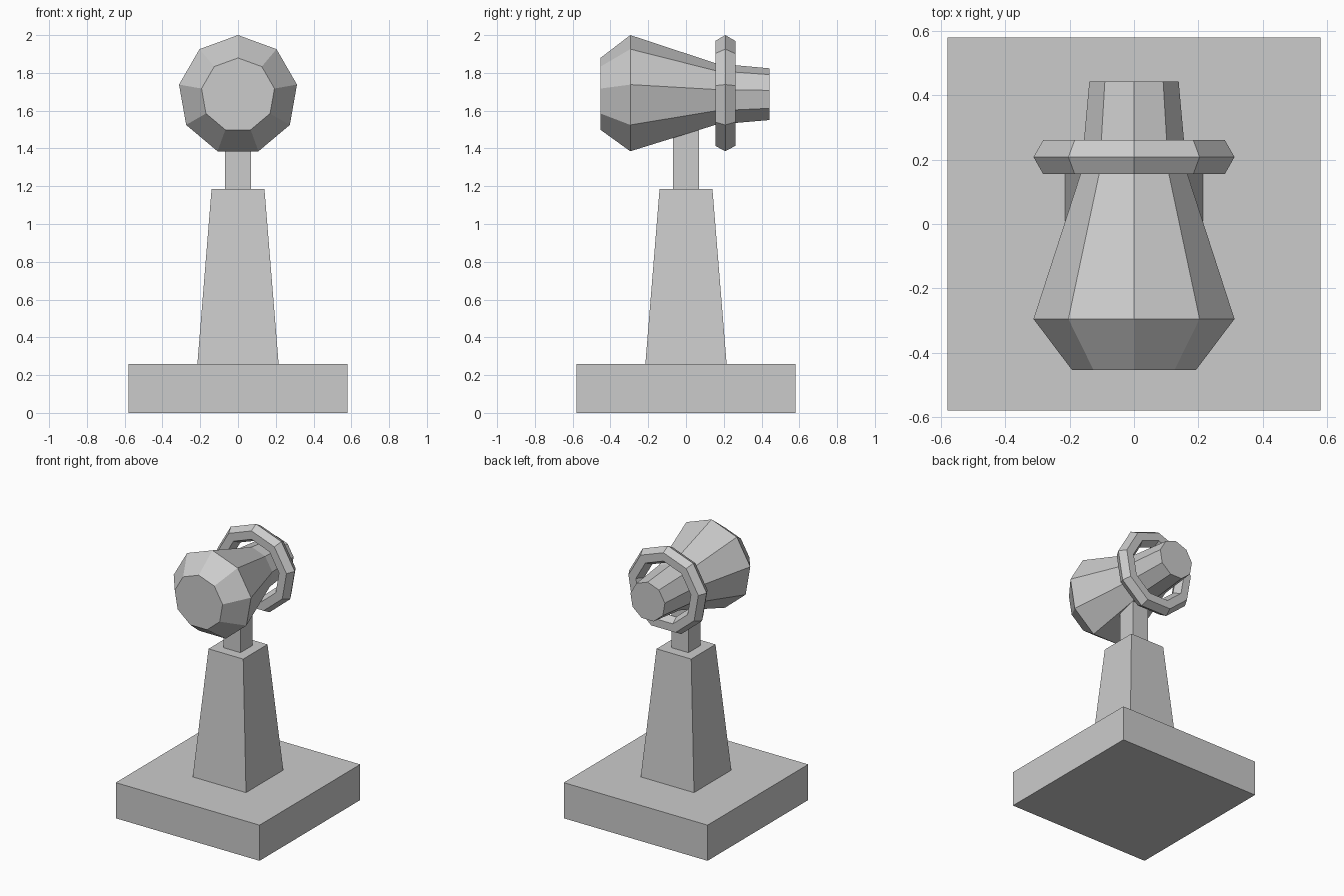
import bpy, bmesh
from math import sin, cos, tau

if "Cube" in bpy.data.objects:
    bpy.data.objects.remove(bpy.data.objects["Cube"])

SIDES = 9          # segments around the head and ring
AXIS_Z = 1.683     # height of the head's axis


def finish(name, bm):
    bmesh.ops.recalc_face_normals(bm, faces=bm.faces)
    mesh = bpy.data.meshes.new(name)
    bm.to_mesh(mesh)
    bm.free()
    obj = bpy.data.objects.new(name, mesh)
    bpy.context.collection.objects.link(obj)
    return obj


def square_block(name, z0, z1, half0, half1):
    """Square block, optionally tapered towards the top."""
    bm = bmesh.new()
    bmesh.ops.create_cube(bm, size=2)
    for v in bm.verts:
        half, z = (half1, z1) if v.co.z > 0 else (half0, z0)
        v.co = (v.co.x * half, v.co.y * half, z)
    return finish(name, bm)


def lathe_y(name, profile, closed=False):
    """Revolve (y, radius) points about the head axis, one corner at the top."""
    bm = bmesh.new()
    rings = [[bm.verts.new((r * sin(tau * i / SIDES), y,
                            AXIS_Z + r * cos(tau * i / SIDES)))
              for i in range(SIDES)] for y, r in profile]
    pairs = list(zip(rings, rings[1:]))
    if closed:
        pairs.append((rings[-1], rings[0]))
    else:
        bm.faces.new(rings[0])
        bm.faces.new(rings[-1])
    for a, b in pairs:
        for i in range(SIDES):
            j = (i + 1) % SIDES
            bm.faces.new((a[i], a[j], b[j], b[i]))
    return finish(name, bm)


# Stand
square_block("base", 0, 0.26, 0.58, 0.58)
square_block("pillar", 0.26, 1.185, 0.215, 0.14)
square_block("neck", 1.185, 1.6, 0.068, 0.068)

# Head: bevelled nose, tapering body, narrow tail
lathe_y("head", [(-0.453, 0.196), (-0.295, 0.317), (0.16, 0.167), (0.442, 0.141)])

# Loose ring with a hexagonal section around the tail
ring_section = [(0.208 + 0.061 * sin(tau * k / 6), 0.256 + 0.061 * cos(tau * k / 6))
                for k in range(6)]
lathe_y("ring", ring_section, closed=True)
